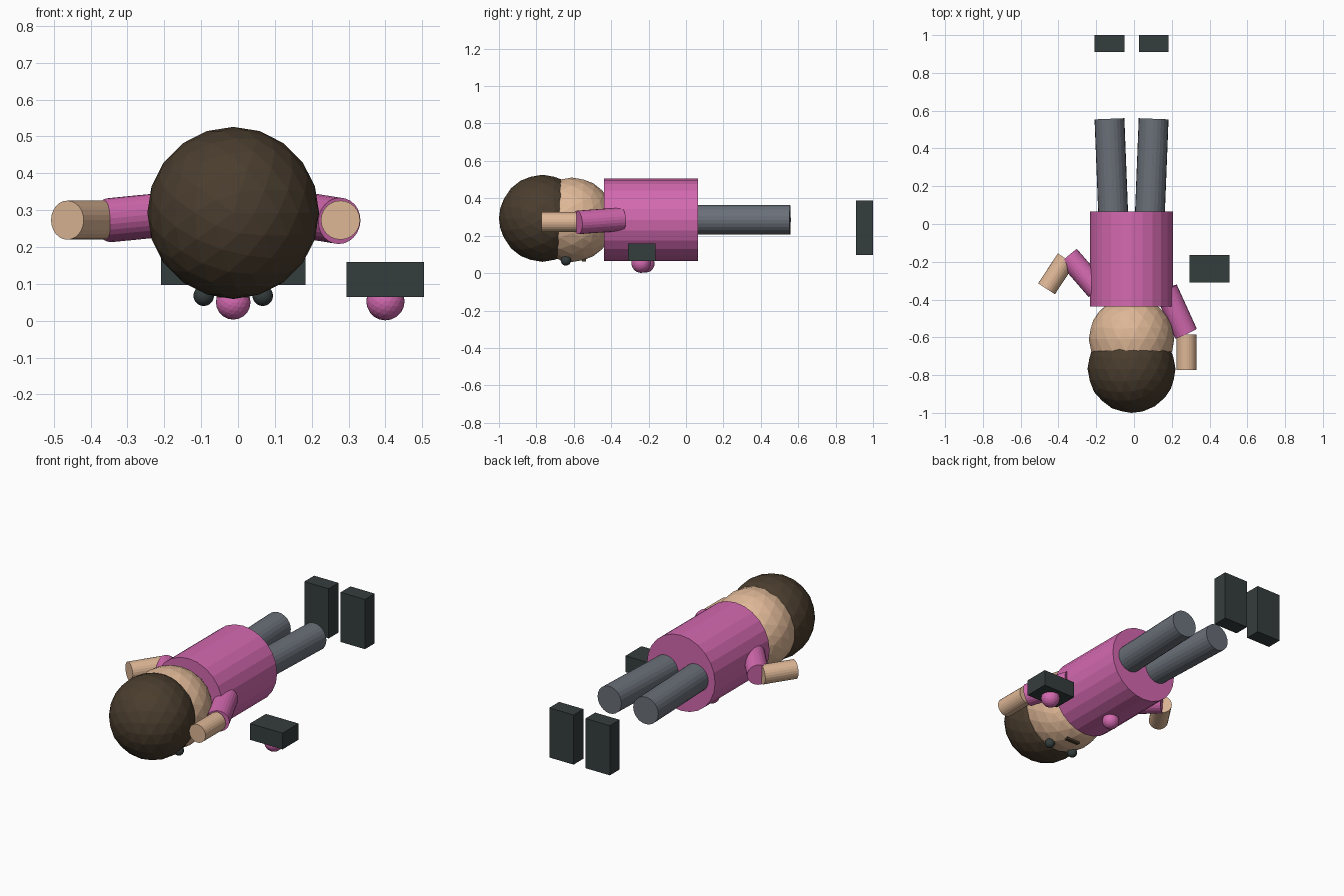
import bpy, math
from mathutils import Vector

if "Cube" in bpy.data.objects:
    bpy.data.objects.remove(bpy.data.objects["Cube"], do_unlink=True)


def material(name, rgb):
    """Flat material from 0-255 display values, stored as linear."""
    linear = [((c / 255 + 0.055) / 1.055) ** 2.4 for c in rgb]
    mat = bpy.data.materials.new(name)
    mat.use_nodes = True
    mat.diffuse_color = (*linear, 1)
    mat.node_tree.nodes["Principled BSDF"].inputs["Base Color"].default_value = (*linear, 1)
    return mat


PINK = material("pink_cloth", (212, 105, 176))
SKIN = material("skin", (222, 183, 150))
HAIR = material("brown_hair", (74, 61, 46))
GREY = material("grey_trousers", (106, 112, 121))
DARK = material("dark_slate", (53, 61, 61))


def finish(name, mat):
    obj = bpy.context.object
    obj.name = name
    obj.data.materials.append(mat)
    return obj


def ball(name, centre, radius, mat, detail=3):
    bpy.ops.mesh.primitive_ico_sphere_add(subdivisions=detail, radius=radius, location=centre,
                                          rotation=(math.pi / 2, 0, 0))
    return finish(name, mat)


def rod(name, start, end, radius, mat):
    a, b = Vector(start), Vector(end)
    bpy.ops.mesh.primitive_cylinder_add(vertices=24, radius=radius, depth=(b - a).length,
                                        location=(a + b) / 2)
    bpy.context.object.rotation_euler = (b - a).to_track_quat("Z", "Y").to_euler()
    return finish(name, mat)


def box(name, centre, size, mat):
    bpy.ops.mesh.primitive_cube_add(size=1, location=centre)
    bpy.context.object.scale = size
    return finish(name, mat)


MID = -0.013     # centre line of the lying figure
AXIS = 0.285     # height of the body axis

# Body, head and hair
rod("torso", (MID, 0.065, AXIS), (MID, -0.438, AXIS), 0.22, PINK)
ball("head", (MID, -0.61, AXIS), 0.226, SKIN)
ball("hair", (MID, -0.767, 0.293), 0.233, HAIR)
ball("chest_button", (MID, -0.215, 0.05), 0.047, PINK, 2 + 1)

# Face
box("mouth", (MID, -0.545, 0.074), (0.085, 0.02, 0.022), HAIR)

# Paired eyes, legs and boots
for side, s in (("left", 1), ("right", -1)):
    ball(side + "_eye", (MID + s * 0.08, -0.642, 0.068), 0.028, DARK)
    rod(side + "_leg", (MID + s * 0.097, 0.05, AXIS), (MID + s * 0.117, 0.557, AXIS), 0.079, GREY)
    box(side + "_boot", (MID + s * 0.117, 0.955, 0.242), (0.157, 0.09, 0.29), DARK)

# Arms, each bent its own way
rod("left_upper_arm", (0.169, -0.347, 0.288), (0.275, -0.58, 0.271), 0.063, PINK)
rod("left_forearm", (0.278, -0.585, 0.273), (0.278, -0.772, 0.273), 0.053, SKIN)
rod("right_upper_arm", (-0.195, -0.347, 0.288), (-0.347, -0.172, 0.273), 0.06, PINK)
rod("right_forearm", (-0.359, -0.185, 0.273), (-0.463, -0.343, 0.273), 0.053, SKIN)

# Small box beside the figure with a ball underneath
box("side_box", (0.4, -0.237, 0.112), (0.21, 0.147, 0.095), DARK)
ball("side_box_ball", (0.4, -0.24, 0.053), 0.052, PINK)
